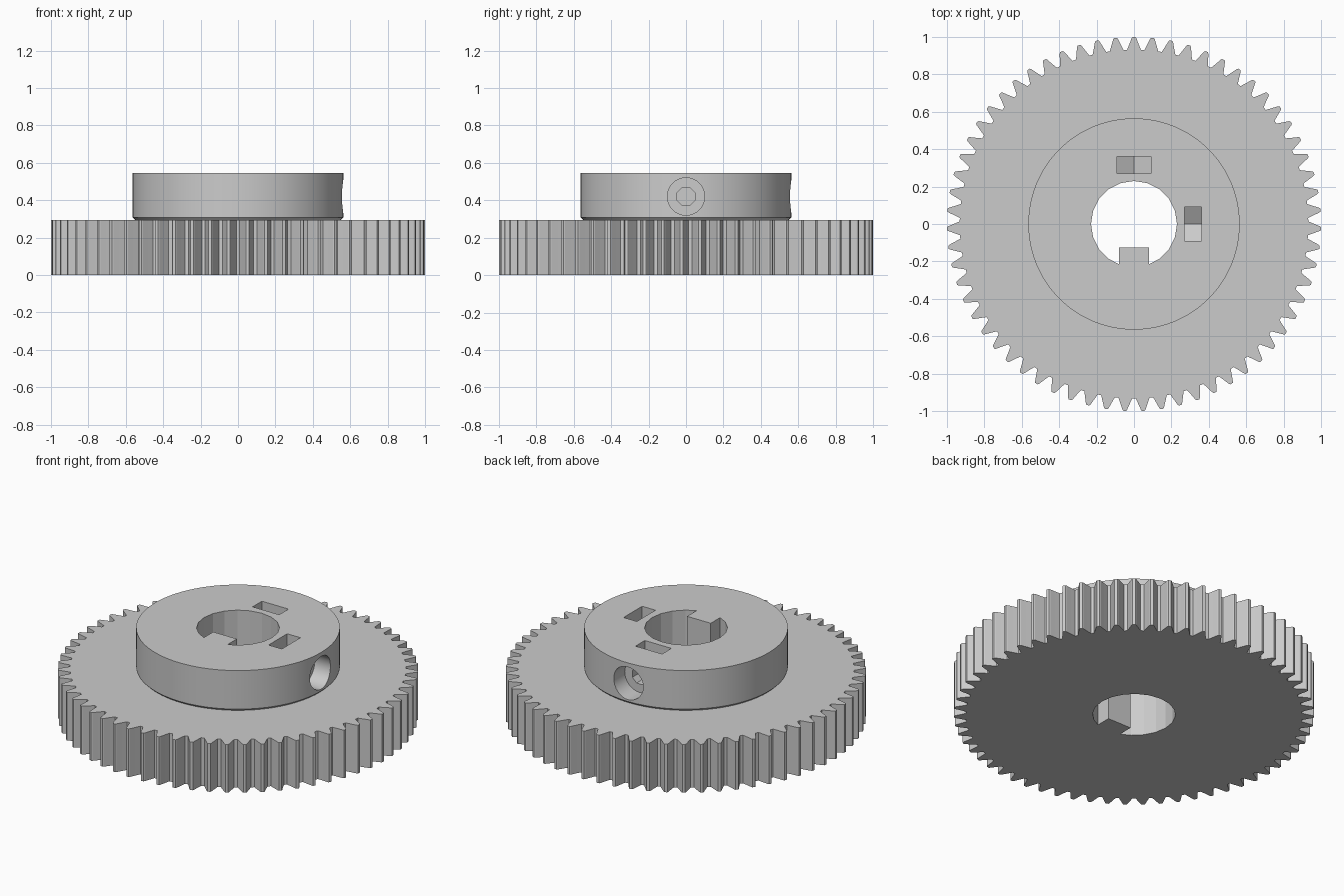
import bpy, bmesh
from math import sin, cos, pi, radians
from mathutils import Matrix

if "Cube" in bpy.data.objects:
    bpy.data.objects.remove(bpy.data.objects["Cube"])

grey = bpy.data.materials.new("plain grey")
grey.use_nodes = True
grey.diffuse_color = (0.6, 0.6, 0.6, 1)
grey.node_tree.nodes["Principled BSDF"].inputs["Base Color"].default_value = (0.6, 0.6, 0.6, 1)

TEETH = 63
GEAR_TOP, HUB_TOP = 0.295, 0.545
HUB_R, BORE_R = 0.565, 0.23
SCREW_Z = 0.42


def polar(r, a):
    return r * cos(a), r * sin(a)


def circle(r, n, start=0.0):
    return [polar(r, start + 2 * pi * i / n) for i in range(n)]


def prism(name, outline, low, high, matrix=Matrix()):
    """Extrude a flat outline from low to high along local z."""
    bm = bmesh.new()
    base = bm.faces.new([bm.verts.new((x, y, low)) for x, y in outline])
    top = bmesh.ops.extrude_face_region(bm, geom=[base])["geom"]
    moved = [v for v in top if isinstance(v, bmesh.types.BMVert)]
    bmesh.ops.translate(bm, verts=moved, vec=(0, 0, high - low))
    bmesh.ops.recalc_face_normals(bm, faces=bm.faces)
    bm.transform(matrix)
    mesh = bpy.data.meshes.new(name)
    bm.to_mesh(mesh)
    bm.free()
    mesh.materials.append(grey)
    obj = bpy.data.objects.new(name, mesh)
    bpy.context.collection.objects.link(obj)
    return obj


def select(obj):
    bpy.ops.object.select_all(action="DESELECT")
    obj.select_set(True)
    bpy.context.view_layer.objects.active = obj


def cut(obj, cutter):
    select(obj)
    mod = obj.modifiers.new("cut", "BOOLEAN")
    mod.operation, mod.solver, mod.object = "DIFFERENCE", "EXACT", cutter
    bpy.ops.object.modifier_apply(modifier=mod.name)


# Toothed wheel: one tooth as (share of pitch, radius), repeated around
tooth = [(0.40, 0.932), (0.26, 0.962), (0.13, 0.993), (0.08, 1.0),
         (-0.08, 1.0), (-0.13, 0.993), (-0.26, 0.962), (-0.40, 0.932)]
step = 2 * pi / TEETH
outline = [polar(r, pi / 2 + (i - s) * step) for i in range(TEETH) for s, r in tooth]
gear = prism("toothed_wheel", outline, 0, GEAR_TOP)

# Hub with a small chamfer at its foot
hub = prism("hub", circle(HUB_R, 96), GEAR_TOP, HUB_TOP)
bm = bmesh.new()
bm.from_mesh(hub.data)
foot = [e for e in bm.edges if all(v.co.z < GEAR_TOP + 0.01 for v in e.verts)]
bmesh.ops.bevel(bm, geom=foot, offset=0.014, segments=1, affect="EDGES")
bm.to_mesh(hub.data)
bm.free()

# Bore outline, with the drive key standing into it at the front
KEY_W, KEY_Y = 0.08, -0.125
side_y = -(BORE_R ** 2 - KEY_W ** 2) ** 0.5
key = [(-KEY_W, side_y), (-KEY_W, KEY_Y), (KEY_W, KEY_Y), (KEY_W, side_y)]
ring = [p for p in circle(BORE_R, 20, -pi / 2) if p[1] > 0 or abs(p[0]) > KEY_W + 0.01]
cutters = [prism("bore_cutter", key + ring, -0.1, 0.7)]
cut(gear, cutters[0])
cut(hub, cutters[0])

# Screw hole, counterbore and nut pocket, on the back and on the left
nut_r = 0.09 / cos(pi / 6)
nut = [(-0.09, 0.3), (-0.09, -nut_r / 2), (0, -nut_r), (0.09, -nut_r / 2), (0.09, 0.3)]
for turn in (0, -pi / 2):
    # local z runs outward along the screw, local y runs up
    place = (Matrix.Rotation(turn, 4, "Z") @ Matrix.Translation((0, 0, SCREW_Z))
             @ Matrix(((-1, 0, 0, 0), (0, 0, 1, 0), (0, 1, 0, 0), (0, 0, 0, 1))))
    for name, shape, low, high in (
            ("counterbore_cutter", circle(0.1, 32), 0.45, 0.7),
            ("screw_cutter", circle(0.052, 8, pi / 8), 0.30, 0.5),
            ("nut_cutter", nut, 0.27, 0.36)):
        tool = prism(name, shape, low, high, place)
        cut(hub, tool)
        cutters.append(tool)

for tool in cutters:
    bpy.data.objects.remove(tool)

# Round hub wall is smooth, everything else stays crisp
select(hub)
bpy.ops.object.shade_smooth_by_angle(angle=radians(15))
